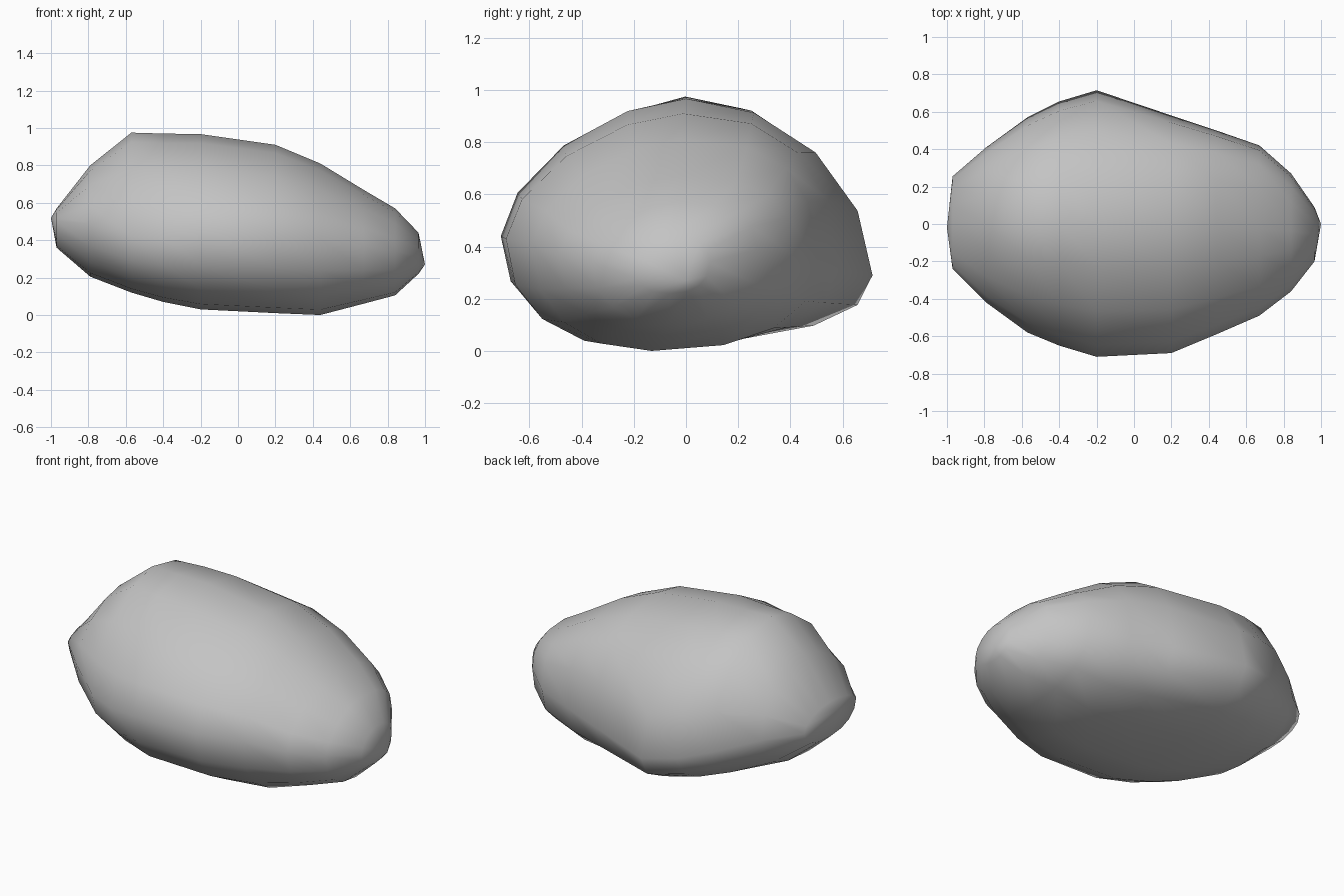
import bpy
import bmesh
from math import cos, sin, pi

# Remove the default cube only
default_cube = bpy.data.objects.get("Cube")
if default_cube:
    bpy.data.objects.remove(default_cube, do_unlink=True)


def make_material(name, colour):
    material = bpy.data.materials.new(name)
    material.use_nodes = True
    material.diffuse_color = colour
    shader = material.node_tree.nodes["Principled BSDF"]
    shader.inputs["Base Color"].default_value = colour
    shader.inputs["Roughness"].default_value = 0.9
    return material


# Fullness of each section quarter: above one is flatter, below one is boxier
FRONT_SHOULDER = 1.2
FRONT_BELLY = 0.9
BACK_BELLY = 0.86


def section_point(station, angle):
    """Point on a lopsided oval through the top, back, bottom and front."""
    x, top, bottom, front, back, front_height, back_height, back_shoulder = station
    across, upward = cos(angle), sin(angle)
    is_back, is_upper = across >= 0, upward >= 0
    crest_y = (front + back) / 2 * abs(x)
    keel_y = crest_y - 0.2 * (1 - abs(x))
    middle_y = crest_y if is_upper else keel_y
    side_y = back if is_back else front
    side_z = back_height if is_back else front_height
    limit_z = top if is_upper else bottom
    if is_back:
        power = back_shoulder if is_upper else BACK_BELLY
    else:
        power = FRONT_SHOULDER if is_upper else FRONT_BELLY
    y = middle_y + (side_y - middle_y) * abs(across) ** power
    z = side_z + (limit_z - side_z) * abs(upward) ** power
    return x, y, z


# Sections along the length:
# x, top, bottom, front, back, front height, back height, back shoulder
STATIONS = [
    (-0.97, 0.57, 0.36, -0.24, 0.255, 0.50, 0.47, 1),
    (-0.79, 0.80, 0.205, -0.42, 0.41, 0.49, 0.44, 1),
    (-0.57, 0.975, 0.12, -0.58, 0.57, 0.42, 0.37, 1),
    (-0.40, 0.97, 0.07, -0.65, 0.655, 0.41, 0.32, 1),
    (-0.20, 0.967, 0.03, -0.71, 0.715, 0.44, 0.29, 1.05),
    (0.20, 0.91, 0.01, -0.69, 0.58, 0.43, 0.32, 0.85),
    (0.44, 0.81, 0.0, -0.59, 0.50, 0.41, 0.34, 0.75),
    (0.67, 0.67, 0.06, -0.49, 0.42, 0.37, 0.36, 0.75),
    (0.84, 0.57, 0.105, -0.36, 0.27, 0.34, 0.39, 0.75),
    (0.965, 0.44, 0.22, -0.2, 0.09, 0.32, 0.34, 0.85),
]
SIDES = 16

# Boulder body: rings joined by quads, closed by a blunt tip at each end
bm = bmesh.new()
rings = [
    [bm.verts.new(section_point(s, 2 * pi * i / SIDES)) for i in range(SIDES)]
    for s in STATIONS
]
for ring, following in zip(rings, rings[1:]):
    for i in range(SIDES):
        j = (i + 1) % SIDES
        bm.faces.new((ring[i], ring[j], following[j], following[i]))

left_tip = bm.verts.new((-1, -0.02, 0.52))
right_tip = bm.verts.new((1, 0, 0.27))
for tip, ring in ((left_tip, rings[0]), (right_tip, rings[-1])):
    for i in range(SIDES):
        bm.faces.new((tip, ring[i], ring[(i + 1) % SIDES]))
bmesh.ops.recalc_face_normals(bm, faces=bm.faces)

mesh = bpy.data.meshes.new("boulder")
bm.to_mesh(mesh)
bm.free()
boulder = bpy.data.objects.new("boulder", mesh)
bpy.context.collection.objects.link(boulder)
mesh.materials.append(make_material("stone grey", (0.55, 0.55, 0.55, 1)))

# Soft shading over the whole stone
for face in mesh.polygons:
    face.use_smooth = True
